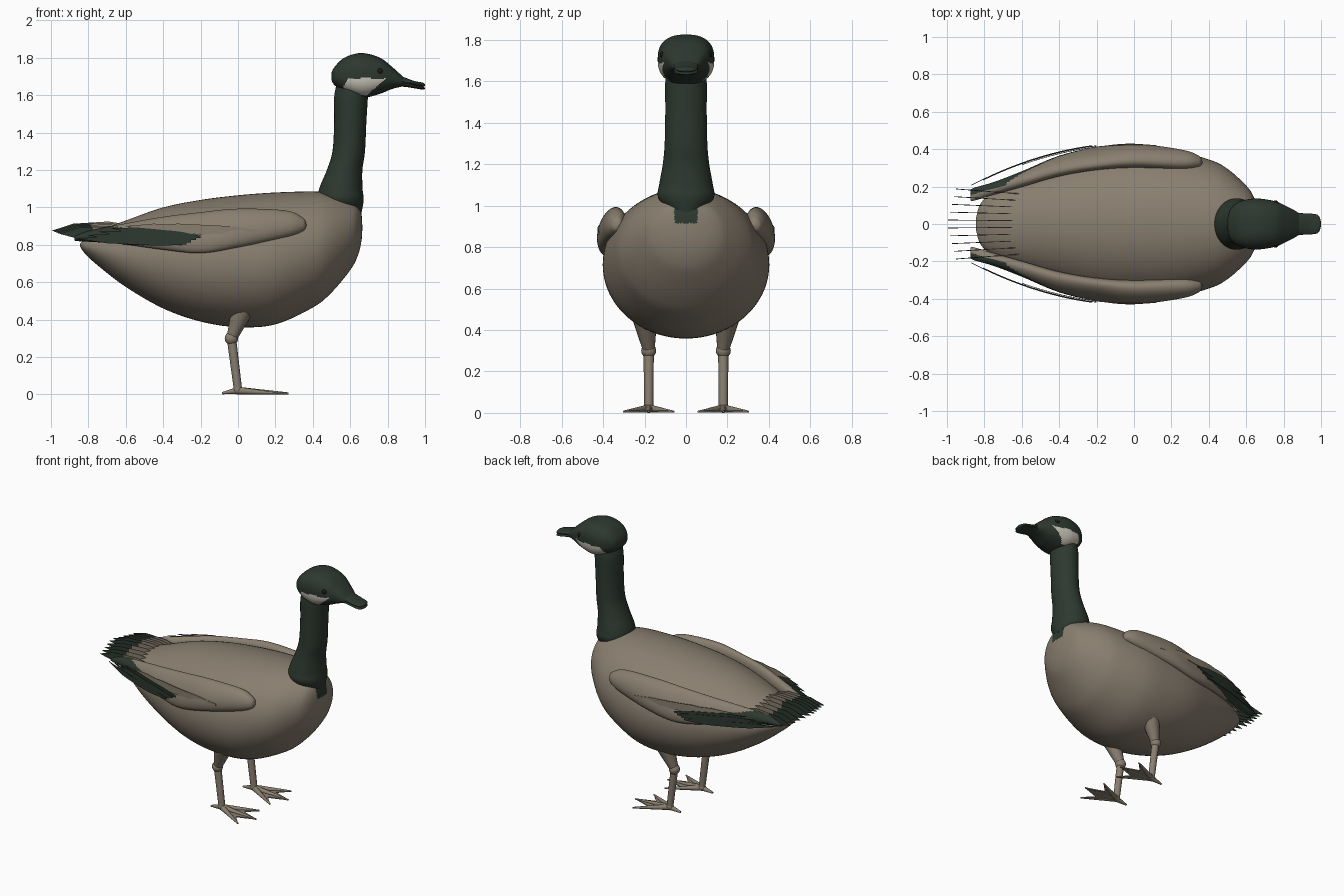
import bpy, bmesh, math
from mathutils import Vector

cube = bpy.data.objects.get("Cube")
if cube:
    bpy.data.objects.remove(cube)


def material(name, rgb):
    m = bpy.data.materials.new(name)
    m.use_nodes = True
    m.diffuse_color = (*rgb, 1)
    m.node_tree.nodes["Principled BSDF"].inputs["Base Color"].default_value = (*rgb, 1)
    return m


BROWN = material("taupe brown", (0.25, 0.21, 0.16))
DARK = material("dark green", (0.026, 0.04, 0.029))
WHITE = material("cheek white", (0.6, 0.57, 0.49))
BLACK = material("eye black", (0.01, 0.01, 0.01))


def finish(bm, name, mats, rule=None, smooth=True):
    """Turn a bmesh into an object; rule(centre, normal) gives the material index."""
    bmesh.ops.recalc_face_normals(bm, faces=bm.faces)
    bm.normal_update()
    for f in bm.faces:
        if rule:
            f.material_index = int(rule(f.calc_center_median(), f.normal))
    me = bpy.data.meshes.new(name)
    bm.to_mesh(me)
    bm.free()
    for m in mats:
        me.materials.append(m)
    ob = bpy.data.objects.new(name, me)
    bpy.context.collection.objects.link(ob)
    if smooth:
        bpy.ops.object.select_all(action='DESELECT')
        ob.select_set(True)
        bpy.context.view_layer.objects.active = ob
        bpy.ops.object.shade_smooth_by_angle(angle=math.radians(40))
    return ob


def spline(rows, steps):
    """Catmull-Rom interpolation of a list of tuples."""
    out = []
    for i in range(len(rows) - 1):
        quad = [rows[max(i - 1, 0)], rows[i], rows[i + 1], rows[min(i + 2, len(rows) - 1)]]
        for k in range(steps):
            t = k / steps
            out.append([b + t / 2 * (c - a + t * (2 * a - 5 * b + 4 * c - d + t * (3 * (b - c) + d - a)))
                        for a, b, c, d in zip(*quad)])
    return out + [list(rows[-1])]


def loft(name, rows, mats, axis="x", n=48, steps=6, power=2, side=1, rule=None):
    """Skin rings (position, centre u, centre v, radius u, radius v, tilt)."""
    bm = bmesh.new()
    rings = []
    for p, cu, cv, ru, rv, tilt in spline(rows, steps):
        ring = []
        for k in range(n):
            a = math.tau * k / n
            c, s = math.cos(a), math.sin(a)
            u = max(ru, 0.001) * math.copysign(abs(c) ** (2 / power), c)
            v = max(rv, 0.001) * math.copysign(abs(s) ** (2 / power), s)
            pu = cu + u * math.cos(tilt) - v * math.sin(tilt)
            pv = cv + u * math.sin(tilt) + v * math.cos(tilt)
            ring.append(bm.verts.new((p, pu * side, pv) if axis == "x" else (pu, pv * side, p)))
        rings.append(ring)
    for a, b in zip(rings, rings[1:]):
        for k in range(n):
            bm.faces.new((a[k], a[(k + 1) % n], b[(k + 1) % n], b[k]))
    bm.faces.new(rings[0])
    bm.faces.new(rings[-1])
    return finish(bm, name, mats, rule)


def limb(name, p, q, r1, r2, mat):
    """Tapered round limb from p to q."""
    p, q = Vector(p), Vector(q)
    bm = bmesh.new()
    bmesh.ops.create_cone(bm, cap_ends=True, segments=16, radius1=r1, radius2=r2, depth=(q - p).length)
    rot = (q - p).to_track_quat('Z', 'Y')
    for v in bm.verts:
        v.co = rot @ v.co + (p + q) / 2
    return finish(bm, name, [mat])


def ball(name, centre, r, mat):
    bm = bmesh.new()
    bmesh.ops.create_uvsphere(bm, u_segments=20, v_segments=12, radius=r)
    bmesh.ops.translate(bm, verts=bm.verts, vec=centre)
    return finish(bm, name, [mat])


def feather(name, x0, x1, z0, z1, half, y_of, mats, rule=None, n=14):
    """Thin upright blade from x0 to x1 with a pointed tip, following y_of(x)."""
    bm = bmesh.new()
    prev = None
    for k in range(n + 1):
        t = k / n
        x, z = x0 + (x1 - x0) * t, z0 + (z1 - z0) * t
        h = half * max(min(1, 0.3 + 3 * t, 3.5 * (1 - t)), 0.03)
        y = y_of(x)
        cur = [bm.verts.new(c) for c in ((x, y - .002, z - h), (x, y + .002, z - h),
                                         (x, y + .002, z + h), (x, y - .002, z + h))]
        if prev:
            for i in range(4):
                bm.faces.new((prev[i], prev[(i + 1) % 4], cur[(i + 1) % 4], cur[i]))
        else:
            bm.faces.new(cur)
        prev = cur
    bm.faces.new(prev)
    return finish(bm, name, mats, rule, smooth=False)


# Body: (x, top, bottom, half width), with a dark bib on the breast
outline = [(-.845, .805, .795, .03), (-.82, .83, .755, .11), (-.75, .875, .69, .17),
           (-.6, .93, .575, .245), (-.4, 1.0, .46, .32), (-.2, 1.04, .39, .38),
           (0, 1.065, .36, .4), (.2, 1.08, .375, .395), (.4, 1.085, .465, .345),
           (.5, 1.075, .545, .295), (.6, 1.045, .665, .205), (.64, 1.015, .74, .145),
           (.66, .965, .82, .07), (.665, .89, .89, 0)]
loft("body", [(x, 0, (t + b) / 2, w, (t - b) / 2, 0) for x, t, b, w in outline],
     [BROWN, DARK], n=96, steps=8,
     rule=lambda c, n: c.x > .55 and c.z > .915 and abs(c.y) < .055 + max(0, c.z - .99) * 1.2)

# Neck: (z, centre x, radius x, radius y)
loft("neck", [(z, x, 0, rx, ry, 0) for z, x, rx, ry in
              [(.97, .56, .1, .09), (1.04, .552, .12, .135), (1.1, .55, .116, .13),
               (1.2, .57, .095, .112), (1.3, .592, .087, .103), (1.45, .6, .086, .1),
               (1.6, .605, .09, .1), (1.7, .62, .08, .09)]], [DARK], axis="z")


# Head with pale cheek patches
def cheek(c, n):
    return (abs(c.y) > .06 and c.x > .565 and c.z < min(1.69, 1.65 + (c.x - .565) * 1.6)
            and c.z > 1.6 + max(0, c.x - .69) * .9)


skull = [(.5, 1.72, 1.68, .03), (.515, 1.75, 1.655, .08), (.56, 1.795, 1.622, .118),
         (.62, 1.82, 1.595, .134), (.68, 1.824, 1.587, .135), (.76, 1.8, 1.608, .12),
         (.82, 1.755, 1.632, .093), (.87, 1.71, 1.645, .066), (.89, 1.69, 1.65, .05)]
loft("head", [(x, 0, (t + b) / 2, w, (t - b) / 2, 0) for x, t, b, w in skull],
     [DARK, WHITE], n=112, steps=10, power=2.5, rule=cheek)

# Beak halves
for part, dz, r in (("upper_beak", .009, .015), ("lower_beak", -.009, .01)):
    loft(part, [(.84, 0, 1.675 + dz, .062, r * 1.9, 0), (.89, 0, 1.667 + dz, .058, r * 1.3, 0),
                (.94, 0, 1.655 + dz, .056, r * .85, 0), (.98, 0, 1.648 + dz, .05, r * .8, 0),
                (.995, 0, 1.646 + dz, .03, r * .6, 0), (1, 0, 1.646 + dz, .003, .002, 0)],
         [DARK], n=32)

# Tail: a row of upright feathers with dark tips
for i in range(10):
    y = (i - 4.5) * .042
    feather(f"tail_feather_{i + 1}", -.6, -1 + abs(y) * .25, .905 - abs(y) * .2, .878 - abs(y) * .1,
            .03, lambda x, y=y: y * (.85 + (-.6 - x) * .4), [BROWN, DARK],
            lambda c, n: c.x < -.78)

# Wings: (x, centre y, centre z, thickness, height, tilt)
wing = [(.365, .33, .905, .004, .005, .3), (.345, .335, .91, .03, .038, .3),
        (.25, .345, .912, .05, .075, .35), (0, .365, .89, .056, .108, .35),
        (-.2, .35, .865, .05, .115, .35), (-.4, .31, .862, .048, .092, .35),
        (-.6, .24, .858, .04, .058, .3), (-.75, .19, .85, .034, .036, .2),
        (-.86, .158, .838, .034, .018, 0), (-.875, .155, .835, .02, .008, 0)]

for side, label in ((1, "left"), (-1, "right")):
    loft(f"{label}_wing", wing, [BROWN, DARK], n=64, steps=8, side=side,
         rule=lambda c, n, s=side: n.y * s > 0 and c.x < -.3 and
         .8 < c.z < .84 + (-.22 - c.x) * .13)
    # Dark flight feathers lying along the wing
    for i in range(4):
        feather(f"{label}_flight_feather_{i + 1}", -.2 - .025 * i, -.68 - .063 * i,
                .843 - .012 * i, .888 - .018 * i, .018,
                lambda x, s=side, i=i: s * (.43 - .3 * x * x + .004 * (i % 2)), [DARK])
    # Pale covert feathers above them
    for i in range(2):
        feather(f"{label}_covert_{i + 1}", .12 - .2 * i, -.5 - .1 * i, .87, .9, .022,
                lambda x, s=side: s * (.424 - .3 * x * x), [BROWN])

    # Eye
    ball(f"{label}_eye", (.757, side * .108, 1.728), .018, BLACK)

    # Leg
    y = side * .18
    limb(f"{label}_thigh", (-.03, y, .31), (.03, side * .2, .47), .03, .063, BROWN)
    ball(f"{label}_knee", (-.035, y, .3), .036, BROWN)
    limb(f"{label}_shank", (-.035, y, .3), (0, y, .025), .025, .022, BROWN)
    ball(f"{label}_ankle", (0, y, .025), .025, BROWN)

    # Webbed foot
    tips = [(.21, y - .12), (.27, y), (.21, y + .12)]
    for i, (tx, ty) in enumerate(tips):
        limb(f"{label}_toe_{i + 1}", (0, y, .021), (tx, ty, .006), .02, .005, BROWN)
    limb(f"{label}_back_toe", (0, y, .021), (-.085, y, .007), .019, .006, BROWN)
    bm = bmesh.new()
    rim = [(0, y), tips[0], (.14, y - .045), tips[1], (.14, y + .045), tips[2]]
    low, high = ([bm.verts.new((px, py, z if i else z * 1.5)) for i, (px, py) in enumerate(rim)]
                 for z in (.003, .01))
    for ring in (low, high):
        for i in range(1, 5):
            bm.faces.new((ring[0], ring[i], ring[i + 1]))
    for i in range(6):
        j = (i + 1) % 6
        bm.faces.new((low[i], low[j], high[j], high[i]))
    finish(bm, f"{label}_foot_web", [BROWN], smooth=False)
